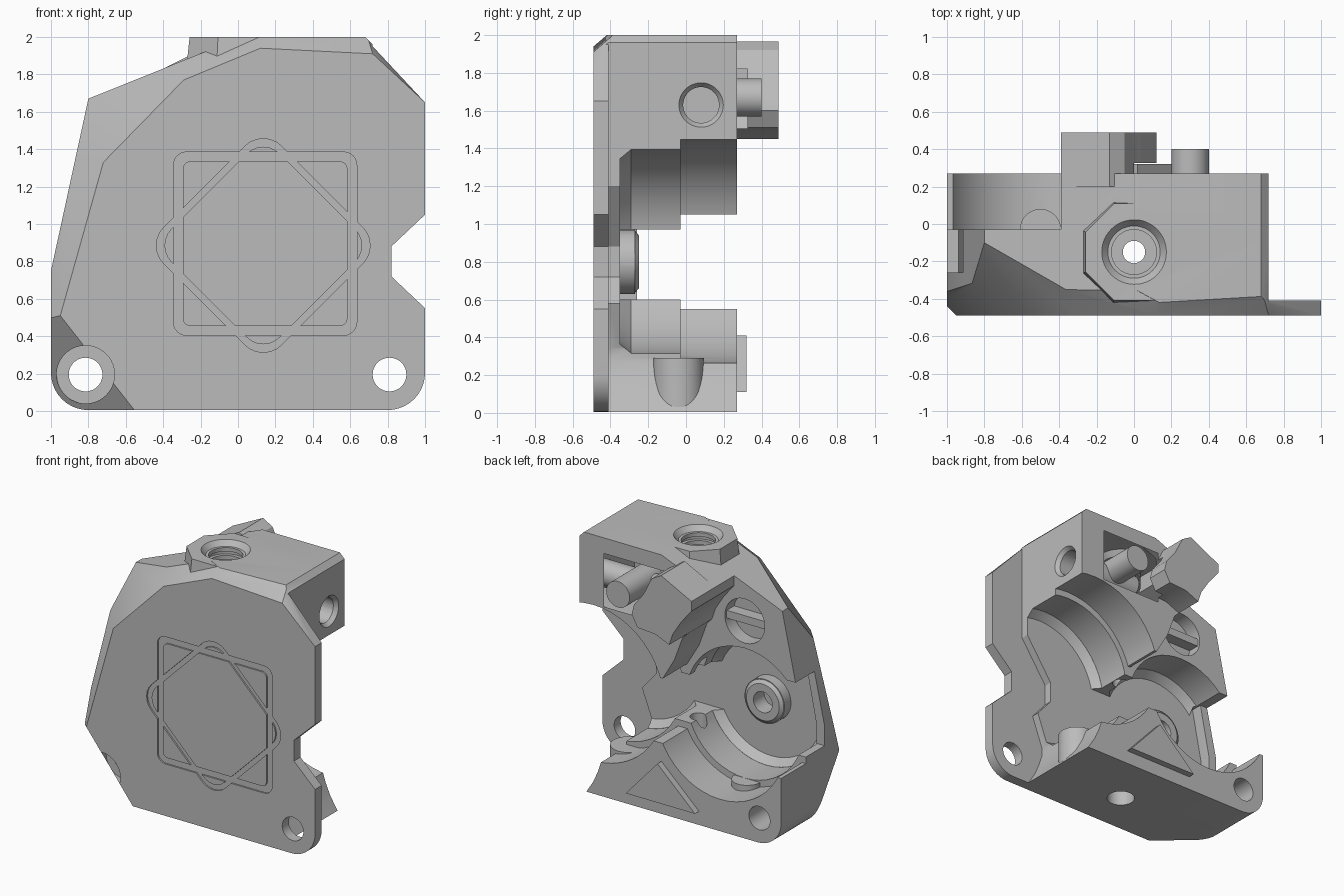
import bpy, bmesh, math
from mathutils import Vector, Matrix

cube = bpy.data.objects.get("Cube")
if cube:
    bpy.data.objects.remove(cube, do_unlink=True)

grey = bpy.data.materials.new("light_grey")
grey.use_nodes = True
COLOUR = (0.5, 0.5, 0.5, 1)
grey.diffuse_color = COLOUR
grey.node_tree.nodes["Principled BSDF"].inputs["Base Color"].default_value = COLOUR


def finish(bm, name):
    bmesh.ops.recalc_face_normals(bm, faces=bm.faces)
    me = bpy.data.meshes.new(name)
    bm.to_mesh(me)
    bm.free()
    me.materials.append(grey)
    ob = bpy.data.objects.new(name, me)
    bpy.context.collection.objects.link(ob)
    return ob


def prism(name, pts, y0, y1):
    """Extrude an x-z outline from y0 to y1."""
    bm = bmesh.new()
    face = bm.faces.new([bm.verts.new((x, y0, z)) for x, z in pts])
    new = bmesh.ops.extrude_face_region(bm, geom=[face])["geom"]
    verts = [v for v in new if isinstance(v, bmesh.types.BMVert)]
    bmesh.ops.translate(bm, verts=verts, vec=(0, y1 - y0, 0))
    return finish(bm, name)


def box(name, x, y, z):
    return prism(name, [(x[0], z[0]), (x[1], z[0]), (x[1], z[1]), (x[0], z[1])], *y)


def rod(name, start, end, r1, r2=None, sides=48, turn=0):
    """Cylinder or cone between two points."""
    a, b = Vector(start), Vector(end)
    d = b - a
    rot = d.to_track_quat("Z", "Y").to_matrix().to_4x4()
    m = Matrix.Translation((a + b) / 2) @ rot @ Matrix.Rotation(turn, 4, "Z")
    bm = bmesh.new()
    bmesh.ops.create_cone(bm, cap_ends=True, segments=sides, radius1=r1,
                          radius2=r1 if r2 is None else r2, depth=d.length, matrix=m)
    return finish(bm, name)


def yrod(name, x, z, y0, y1, r1, r2=None):
    return rod(name, (x, y0, z), (x, y1, z), r1, r2)


def combine(target, tool, op="DIFFERENCE"):
    """Apply a boolean and discard the tool."""
    mod = target.modifiers.new("combine", "BOOLEAN")
    mod.operation, mod.solver, mod.object = op, "EXACT", tool
    deps = bpy.context.evaluated_depsgraph_get()
    me = bpy.data.meshes.new_from_object(target.evaluated_get(deps))
    target.modifiers.clear()
    target.data = me
    bpy.data.objects.remove(tool, do_unlink=True)


def slice_off(target, p, q, r):
    """Remove everything outside the plane through three points."""
    p, q, r = Vector(p), Vector(q), Vector(r)
    n = (q - p).cross(r - p).normalized()
    if n.dot(Vector((0, 0, 1)) - p) > 0:
        n = -n
    rot = n.to_track_quat("Z", "Y").to_matrix().to_4x4()
    bm = bmesh.new()
    bmesh.ops.create_cube(bm, size=4, matrix=Matrix.Translation(p + n * 2) @ rot)
    combine(target, finish(bm, "slice"))


def arc(cx, cz, r, a0, a1, n=10):
    return [(cx + r * math.cos(math.radians(a0 + (a1 - a0) * i / n)),
             cz + r * math.sin(math.radians(a0 + (a1 - a0) * i / n))) for i in range(n + 1)]


def rounded_square(cx, cz, half, r, turn):
    pts = []
    for k, (sx, sz) in enumerate([(1, 1), (-1, 1), (-1, -1), (1, -1)]):
        pts += arc(sx * (half - r), sz * (half - r), r, k * 90, k * 90 + 90, 6)
    c, s = math.cos(turn), math.sin(turn)
    return [(cx + x * c - z * s, cz + x * s + z * c) for x, z in pts]


# Front plate with side notch
corner = arc(-0.8, 0.205, 0.2, 180, 270)
left_edge = [(0.02, 2), (-0.8, 1.67), (-1, 0.75)] + corner
housing = prism("housing", left_edge + arc(0.8, 0.205, 0.2, 270, 360) + [
    (1, 0.55), (0.82, 0.72), (0.82, 0.88), (1, 1.05), (1, 1.65), (0.72, 1.95), (0.68, 2)],
    -0.49, -0.41)

# Middle body with two gear chambers
foot = [(0.66, 0.005), (0.6, 0.1), (0.56, 0.19), (0.53, 0.28)]
body = prism("body", left_edge + foot + [(0.53, 0.34), (0.62, 0.58), (0.5, 0.72), (0.5, 0.88),
             (0.72, 1.2), (0.72, 1.96), (0.68, 2)], -0.45, -0.03)
for x, z, r in ((-0.48, 0.8, 0.5), (0.6, 0.86, 0.55)):
    combine(body, yrod("chamber", x, z, -0.29, 0, r))
    combine(body, yrod("chamber_fillet", x, z, -0.35, -0.289, r - 0.05, r))
combine(body, box("gear_gap", (-0.12, 0.25), (-0.35, 0), (0.6, 0.97)))
combine(body, box("side_opening", (-1.1, -0.82), (-0.35, 0), (0.6, 1.15)))
combine(housing, body, "UNION")

# Thin rim along the open left side
rim = [(-1, 0.4), (-0.93, 0.4), (-0.93, 0.75), (-0.82, 1.3), (-0.88, 1.3), (-1, 0.75)]
combine(housing, prism("side_rim", rim, -0.45, -0.26), "UNION")

# Deeper upper and lower blocks
side = [(-0.39, 1.76), (-0.3, 1.65), (-0.23, 1.54), (-0.2, 1.45)]
upper = prism("upper_block", side + [(-0.16, 1.41), (-0.09, 1.22), (0.01, 1.05), (0.72, 1.05),
                                     (0.72, 1.96), (0.68, 2), (0.02, 2), (-0.39, 1.835)], -0.1, 0.27)
lower = prism("lower_block", corner + foot + [(0.53, 0.55), (-1, 0.55)], -0.1, 0.27)
for block in (upper, lower):
    combine(block, yrod("left_bore", -0.48, 0.8, -0.2, 0.4, 0.55))
    combine(block, yrod("right_bore", 0.6, 0.86, -0.2, 0.4, 0.6))
    combine(housing, block, "UNION")

# Sloped faces around the front
F = -0.49
for plane in (
    ((-0.95, F, 0.51), (-0.72, F, 1.33), (-1, -0.36, 0.75)),
    ((-0.72, F, 1.33), (-0.29, F, 1.77), (-0.8, -0.1, 1.67)),
    ((-0.29, F, 1.77), (0.12, F, 1.94), (-0.33, -0.35, 1.86)),
    ((0.12, F, 1.94), (0.72, F, 1.91), (0.12, -0.42, 2)),
    ((0.72, F, 1.91), (1, F, 1.65), (0.72, -0.41, 1.96)),
    ((-0.55, F, 0), (-0.95, F, 0.51), (-0.95, -0.14, 0)),
):
    slice_off(housing, *plane)

# Added parts: top collar, rear latch, raised pads, pins and gear hub
hook = side + [(-0.08, 1.5), (0.07, 1.51), (0.12, 1.6), (0.1, 1.68), (0.02, 1.78),
               (-0.05, 1.92), (-0.13, 1.965), (-0.39, 1.835)]
for part in (
    rod("top_collar", (0, -0.15, 1.7), (0, -0.15, 1.999), 0.315, 0.28, 8, math.pi / 8),
    prism("rear_latch", hook, 0.2, 0.49),
    box("rear_pad", (0, 0.51), (0.2, 0.325), (1.47, 1.88)),
    prism("triangle_pad", [(-0.3, 0.11), (0.29, 0.11), (0.02, 0.41)], 0.2, 0.32),
    rod("right_pin", (0.51, -0.04, 0.03), (0.51, -0.04, 0.29), 0.135),
    rod("left_pin", (-0.5, -0.03, 0.15), (-0.5, -0.03, 0.3), 0.11),
    yrod("gear_hub", -0.48, 0.8, -0.4, -0.27, 0.17),
    yrod("gear_hub_rim", -0.48, 0.8, -0.275, -0.25, 0.17, 0.14),
):
    combine(housing, part, "UNION")

# Holes, counterbores and the rear socket
for hole in (
    rod("filament_hole", (0, -0.15, -0.1), (0, -0.15, 2.1), 0.06, sides=32),
    rod("bottom_hole", (0, -0.15, -0.1), (0, -0.15, 0.12), 0.1),
    rod("top_bore", (0, -0.15, 1.7), (0, -0.15, 2.1), 0.12),
    rod("top_flare", (0, -0.15, 1.96), (0, -0.15, 2.02), 0.14, 0.19),
    rod("side_hole", (0.1, 0.08, 1.63), (0.9, 0.08, 1.63), 0.095),
    rod("side_flare", (0.69, 0.08, 1.63), (0.73, 0.08, 1.63), 0.095, 0.125),
    yrod("pad_hole", 0.3, 1.67, 0, 0.4, 0.1),
    yrod("left_screw", -0.815, 0.195, -0.6, 0.4, 0.09),
    yrod("left_counterbore", -0.815, 0.195, -0.6, -0.22, 0.155),
    yrod("right_screw", 0.81, 0.195, -0.6, 0, 0.09),
    yrod("hub_hole", -0.48, 0.8, -0.38, 0, 0.08),
    yrod("rear_socket", -0.48, 1.51, -0.14, 0, 0.17),
):
    combine(housing, hole)
for i in range(3):
    z = 1.78 + 0.06 * i
    combine(housing, rod("thread", (0, -0.15, z), (0, -0.15, z + 0.03), 0.145))

# Engraved interlocked squares on the front
for x, z, half, r, w, turn in ((0.145, 0.895, 0.49, 0.07, 0.05, 0),
                               (0.135, 0.885, 0.445, 0.14, 0.035, math.pi / 4)):
    ring = prism("groove", rounded_square(x, z, half, r, turn), -0.55, -0.478)
    core = rounded_square(x, z, half - w, r - w + 0.02, turn)
    combine(ring, prism("groove_core", core, -0.6, -0.4))
    combine(housing, ring)

box("socket_bar", (-0.65, -0.31), (-0.16, -0.05), (1.48, 1.54))

for ob in bpy.context.collection.objects:
    if ob.type == "MESH":
        bpy.ops.object.select_all(action="DESELECT")
        ob.select_set(True)
        bpy.context.view_layer.objects.active = ob
        bpy.ops.object.shade_smooth_by_angle(angle=math.radians(25))
